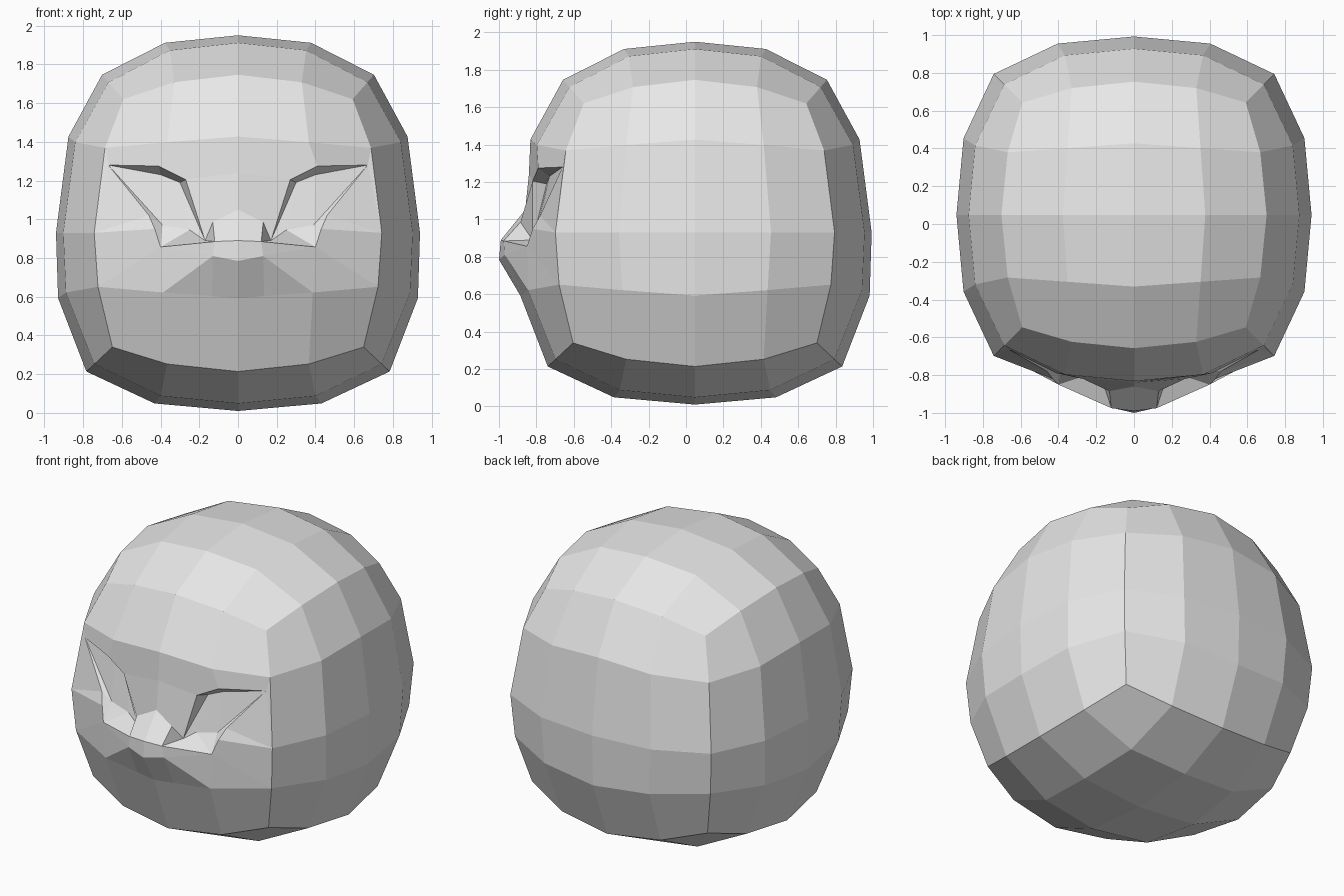
import bpy, bmesh

if "Cube" in bpy.data.objects:
    bpy.data.objects.remove(bpy.data.objects["Cube"], do_unlink=True)

# Single material
grey = bpy.data.materials.new("light_grey")
grey.use_nodes = True
grey.diffuse_color = (0.8, 0.8, 0.8, 1)
grey.node_tree.nodes["Principled BSDF"].inputs["Base Color"].default_value = (0.8, 0.8, 0.8, 1)

# Rounded cube: each coordinate depends on the lattice indices of the other two
OUTER = {(0, 0): 1, (0, 1): .96, (1, 1): .92, (0, 2): .79, (1, 2): .75, (2, 2): .66}
INNER = {(0, 2): .43, (1, 2): .40, (2, 2): .37}


def place(p):
    n = []
    for axis in range(3):
        rest = tuple(sorted(abs(p[a]) for a in range(3) if a != axis))
        size = {0: 0, 1: INNER.get(rest, 0), 2: OUTER.get(rest, 0)}[abs(p[axis])]
        n.append(size if p[axis] > 0 else -size)
    half = .94 - .065 * n[2]                     # wider towards the jaw
    shift = {0: -.05, 1: .03}.get(abs(p[2]), 0)
    return (n[0] * half, .048 + n[1] * half * 1.005, .98 + .97 * n[2] + shift)


bm = bmesh.new()
lattice = {}


def knot(p):
    if p not in lattice:
        lattice[p] = bm.verts.new(place(p))
    return lattice[p]


# Skull: six faces of 4 x 4 cells, leaving the middle of the front open
for axis in range(3):
    for side in (-2, 2):
        for u in range(-2, 2):
            for v in range(-2, 2):
                if axis == 1 and side == -2 and v in (-1, 0):
                    continue
                cell = []
                for du, dv in ((0, 0), (1, 0), (1, 1), (0, 1)):
                    p = [u + du, v + dv]
                    p.insert(axis, side)
                    cell.append(knot(tuple(p)))
                bm.faces.new(cell)

# Corner points of the face features on one half
POINTS = {
    "bridge": (0, -.86, 1.05), "glabella": (0, -.84, 1.24),
    "nose_top": (0, -.99, .89), "nose_tip": (0, -1.0, .785),
    "wing_top": (.12, -.975, .885), "wing_tip": (.13, -.97, .81),
    "nostril": (.13, -.885, .985), "eye_in": (.17, -.82, .89),
    "brow_out": (.67, -.66, 1.28), "brow_mid": (.41, -.79, 1.275), "brow_in": (.27, -.82, 1.205),
    "lid_mid": (.40, -.73, 1.23), "lid_in": (.30, -.745, 1.19),
    "bag_in": (.25, -.80, .945), "bag_mid": (.39, -.775, .97), "bag_out": (.46, -.78, 1.02),
    "ridge": (.40, -.85, .857), "ridge_out": (.43, -.82, .95),
}
centre = {n: bm.verts.new(c) for n, c in POINTS.items() if c[0] == 0}

for s in (1, -1):
    half = dict(centre)
    half.update({n: bm.verts.new((s * x, y, z)) for n, (x, y, z) in POINTS.items() if x})
    # Rim of the opening in the skull
    for i in range(3):
        half[f"top{i}"] = lattice[(s * i, -2, 1)]
        half[f"low{i}"] = lattice[(s * i, -2, -1)]
    half["side"] = lattice[(s * 2, -2, 0)]
    # Lip corner splits the edge below the nose
    edge = bm.edges.get((half["low0"], half["low1"]))
    half["lip"] = bmesh.utils.edge_split(edge, half["low0"], .35)[1]

    def patch(*loops):
        for loop in loops:
            bm.faces.new([half[n] for n in loop.split()])

    # Forehead
    patch("top0 top1 brow_mid brow_in glabella",
          "top1 top2 brow_out brow_mid",
          "top2 side brow_out",
          "glabella brow_in eye_in nostril bridge")
    # Brow overhang
    patch("brow_mid brow_out lid_mid",
          "brow_mid lid_mid lid_in brow_in",
          "brow_in lid_in eye_in")
    # Eye recess
    patch("lid_mid brow_out bag_mid",
          "lid_mid bag_mid bag_in lid_in",
          "lid_in bag_in eye_in",
          "bag_mid brow_out bag_out")
    # Cheek ridge
    patch("eye_in bag_in ridge wing_top",
          "bag_in bag_mid ridge",
          "bag_mid bag_out ridge_out ridge")
    # Cheek
    patch("bag_out brow_out side",
          "bag_out side ridge_out",
          "ridge_out side low2 ridge",
          "ridge low2 low1",
          "wing_top ridge wing_tip",
          "wing_tip ridge low1",
          "wing_tip low1 lip")
    # Nose
    patch("bridge nostril wing_top nose_top",
          "nostril eye_in wing_top",
          "nose_top wing_top wing_tip nose_tip",
          "nose_tip wing_tip lip low0")

bmesh.ops.recalc_face_normals(bm, faces=bm.faces)
mesh = bpy.data.meshes.new("head")
bm.to_mesh(mesh)
bm.free()
mesh.materials.append(grey)
head = bpy.data.objects.new("head", mesh)
bpy.context.collection.objects.link(head)
